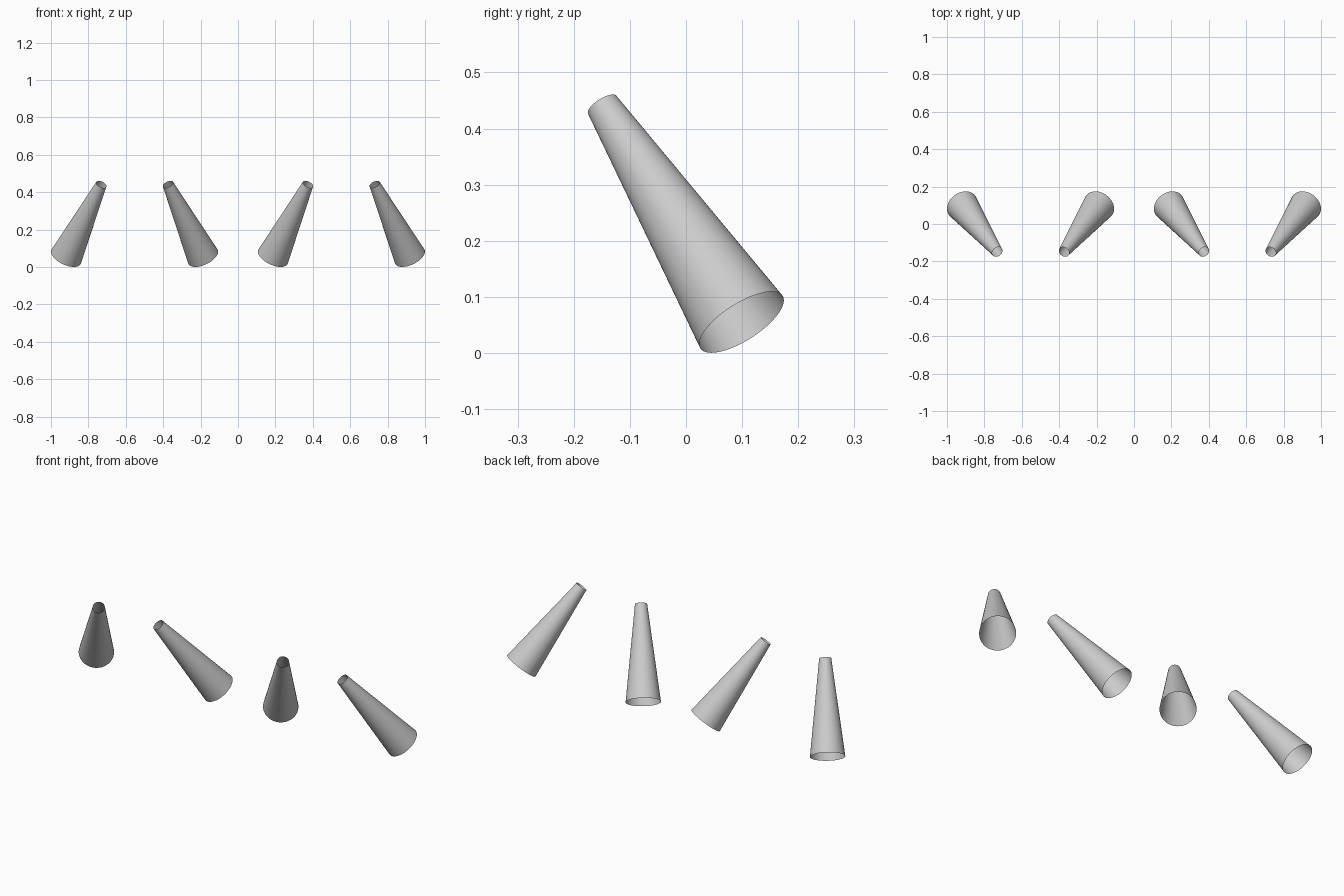
import bpy, bmesh
from mathutils import Vector

if "Cube" in bpy.data.objects:
    bpy.data.objects.remove(bpy.data.objects["Cube"])

R_WIDE, R_NARROW, SEGMENTS = 0.087, 0.030, 64


def open_cone(name, wide, narrow):
    """Open-ended tapered tube between two centre points."""
    wide, narrow = Vector(wide), Vector(narrow)
    axis = narrow - wide
    bm = bmesh.new()
    bmesh.ops.create_cone(bm, cap_ends=False, segments=SEGMENTS,
                          radius1=R_WIDE, radius2=R_NARROW, depth=axis.length)
    for f in bm.faces:
        f.smooth = True
    mesh = bpy.data.meshes.new(name)
    bm.to_mesh(mesh)
    bm.free()
    ob = bpy.data.objects.new(name, mesh)
    ob.location = (wide + narrow) / 2
    ob.rotation_mode = 'QUATERNION'
    ob.rotation_quaternion = axis.to_track_quat('Z', 'Y')
    bpy.context.collection.objects.link(ob)
    return ob


# Splayed legs: outer pair leans inward, inner pair leans outward
for side, label in ((-1, "left"), (1, "right")):
    for part, x_wide, x_narrow in (("outer", 0.919, 0.731), ("inner", 0.187, 0.374)):
        open_cone(f"{label}_{part}_leg",
                  (side * x_wide, 0.099, 0.055),
                  (side * x_narrow, -0.149, 0.442))
